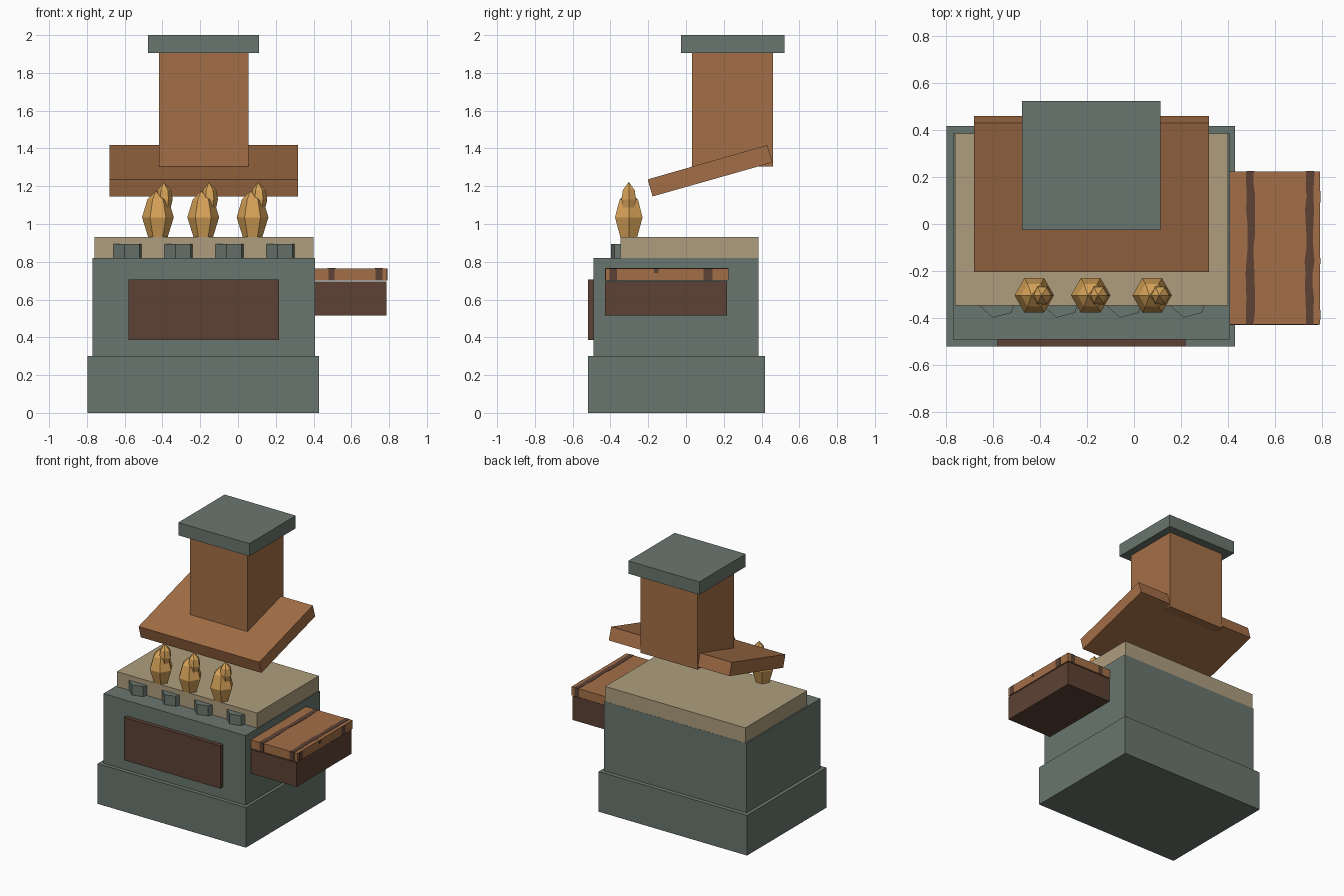
import bpy, bmesh, math, random

if "Cube" in bpy.data.objects:
    bpy.data.objects.remove(bpy.data.objects["Cube"])

random.seed(4)


def srgb(r, g, b):
    def lin(c):
        c /= 255
        return c / 12.92 if c <= 0.04045 else ((c + 0.055) / 1.055) ** 2.4
    return (lin(r), lin(g), lin(b), 1)


def material(name, rgb):
    m = bpy.data.materials.new(name)
    m.diffuse_color = srgb(*rgb)
    m.use_nodes = True
    m.node_tree.nodes["Principled BSDF"].inputs["Base Color"].default_value = m.diffuse_color
    return m


STONE = material("grey_stone", (106, 118, 110))
WOOD = material("orange_wood", (164, 111, 71))
DARK = material("dark_wood", (93, 66, 53))
CREAM = material("cream_top", (174, 158, 126))
GOLD = material("gold", (214, 162, 88))


def finish(name, bm, mat):
    bmesh.ops.recalc_face_normals(bm, faces=bm.faces)
    me = bpy.data.meshes.new(name)
    bm.to_mesh(me)
    bm.free()
    me.materials.append(mat)
    ob = bpy.data.objects.new(name, me)
    bpy.context.collection.objects.link(ob)
    return ob


def prism(name, mat, outline, axis, lo, hi):
    """Extrude a 2D outline along x, or along z."""
    bm = bmesh.new()
    place = (lambda p, t: (t, p[0], p[1])) if axis == "x" else (lambda p, t: (p[0], p[1], t))
    a = [bm.verts.new(place(p, lo)) for p in outline]
    b = [bm.verts.new(place(p, hi)) for p in outline]
    bm.faces.new(a)
    bm.faces.new(b)
    n = len(a)
    for i in range(n):
        bm.faces.new((a[i], a[(i + 1) % n], b[(i + 1) % n], b[i]))
    return finish(name, bm, mat)


def box(name, mat, x, y, z):
    rect = [(x[0], y[0]), (x[1], y[0]), (x[1], y[1]), (x[0], y[1])]
    return prism(name, mat, rect, "z", *z)


def crystal(name, mat, cx, cy, rings, tip, sides=6):
    """Stack of rings (radius, height) closed by a tip point."""
    bm = bmesh.new()
    loops = [[bm.verts.new((cx + r * math.cos(i * math.tau / sides),
                            cy + r * math.sin(i * math.tau / sides), z))
              for i in range(sides)] for r, z in rings]
    bm.faces.new(loops[0])
    for lo, hi in zip(loops, loops[1:]):
        for i in range(sides):
            j = (i + 1) % sides
            bm.faces.new((lo[i], lo[j], hi[j], hi[i]))
    apex = bm.verts.new(tip)
    for i in range(sides):
        bm.faces.new((loops[-1][i], loops[-1][(i + 1) % sides], apex))
    return finish(name, bm, mat)


# Stove body
box("plinth", STONE, (-0.797, 0.43), (-0.52, 0.417), (0, 0.30))
box("stove_body", STONE, (-0.77, 0.407), (-0.49, 0.385), (0.30, 0.82))
box("cooktop", CREAM, (-0.76, 0.40), (-0.346, 0.384), (0.82, 0.932))
box("oven_door", DARK, (-0.58, 0.218), (-0.52, -0.49), (0.385, 0.705))

# Knobs half sunk into the cooktop front
for i in range(4):
    x = -0.665 + 0.27 * i
    prism("knob", STONE, [(x, -0.34), (x + 0.065, -0.398), (x + 0.143, -0.378),
                          (x + 0.157, -0.34)], "z", 0.82, 0.895)

# Side counter with a streaked plank
box("counter_box", DARK, (0.405, 0.785), (-0.43, 0.218), (0.515, 0.695))
box("counter_plank", WOOD, (0.407, 0.79), (-0.427, 0.224), (0.70, 0.765))
E = 0.002
for x0, x1 in ((0.478, 0.512), (0.728, 0.765)):
    ys = [-0.427 + 0.651 * k / 12 for k in range(13)]
    left = [(x0 + random.uniform(-0.004, 0.006), y) for y in ys]
    right = [(x1 + random.uniform(-0.006, 0.004), y) for y in reversed(ys)]
    prism("plank_top_streak", DARK, left + right, "z", 0.765, 0.765 + E)
    box("plank_front_streak", DARK, (x0, x1), (-0.427 - E, -0.427), (0.70, 0.765))
    box("plank_back_streak", DARK, (x0, x1), (0.224, 0.224 + E), (0.70, 0.765))
for y0, y1, z0 in ((-0.405, -0.365, 0.70), (-0.17, -0.145, 0.74), (0.092, 0.14, 0.70)):
    box("plank_end_streak", DARK, (0.79, 0.79 + E), (y0, y1), (z0, 0.765))

# Range hood, chimney and cap
prism("hood", WOOD, [(-0.203, 1.236), (-0.177, 1.146), (0.458, 1.326), (0.43, 1.418)],
      "x", -0.68, 0.318)
box("chimney", WOOD, (-0.418, 0.055), (0.032, 0.46), (1.305, 1.905))
box("chimney_cap", STONE, (-0.476, 0.112), (-0.026, 0.522), (1.905, 2.0))

# Flames: a large faceted crystal with a small one behind its tip
for x in (-0.424, -0.184, 0.077):
    crystal("flame", GOLD, x, -0.303,
            [(0.052, 0.932), (0.084, 1.035), (0.056, 1.13)], (x - 0.012, -0.303, 1.175))
    crystal("small_flame", GOLD, x + 0.034, -0.303,
            [(0.028, 1.06), (0.044, 1.13), (0.036, 1.18)], (x + 0.03, -0.303, 1.223))
